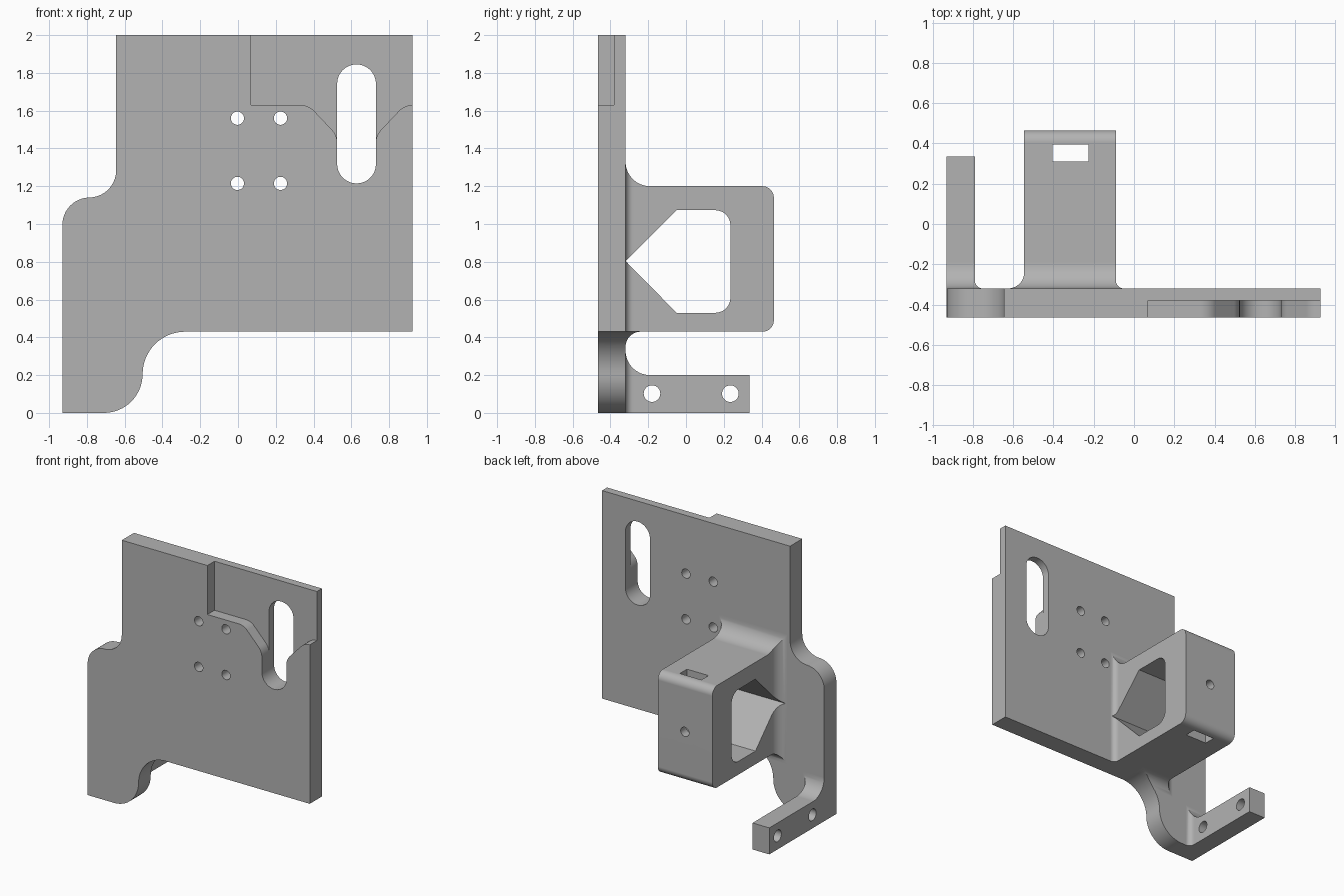
import bpy, bmesh, math
from mathutils import Vector

if "Cube" in bpy.data.objects:
    bpy.data.objects.remove(bpy.data.objects["Cube"], do_unlink=True)

FRONT, BACK = -0.465, -0.32          # plate faces
ROOT = BACK - 0.05                   # depth at which parts are embedded in the plate

grey = bpy.data.materials.new("plain grey")
grey.use_nodes = True
grey.diffuse_color = (0.45, 0.45, 0.45, 1)
grey.node_tree.nodes["Principled BSDF"].inputs["Base Color"].default_value = (0.45, 0.45, 0.45, 1)


def arc(cx, cz, r, start, end, steps=16):
    angles = [math.radians(start + (end - start) * i / steps) for i in range(steps + 1)]
    return [(cx + r * math.cos(a), cz + r * math.sin(a)) for a in angles]


def make(name, bm):
    bmesh.ops.recalc_face_normals(bm, faces=bm.faces)
    mesh = bpy.data.meshes.new(name)
    bm.to_mesh(mesh)
    bm.free()
    mesh.materials.append(grey)
    ob = bpy.data.objects.new(name, mesh)
    bpy.context.collection.objects.link(ob)
    return ob


def loft(name, rings):
    bm = bmesh.new()
    loops = [[bm.verts.new(p) for p in ring] for ring in rings]
    for a, b in zip(loops, loops[1:]):
        for i in range(len(a)):
            j = (i + 1) % len(a)
            bm.faces.new((a[i], a[j], b[j], b[i]))
    bm.faces.new(loops[0])
    bm.faces.new(loops[-1])
    return make(name, bm)


def prism(name, profile, axis, lo, hi):
    place = {"x": lambda p, d: Vector((d, p[0], p[1])),
             "y": lambda p, d: Vector((p[0], d, p[1])),
             "z": lambda p, d: Vector((p[0], p[1], d))}[axis]
    return loft(name, [[place(p, d) for p in profile] for d in (lo, hi)])


def rect(a0, a1, b0, b1):
    return [(a0, b0), (a1, b0), (a1, b1), (a0, b1)]


def combine(target, other, operation):
    mod = target.modifiers.new("combine", "BOOLEAN")
    mod.operation, mod.solver, mod.object = operation, "EXACT", other
    bpy.context.view_layer.update()
    result = bpy.data.meshes.new_from_object(
        target.evaluated_get(bpy.context.evaluated_depsgraph_get()))
    target.modifiers.clear()
    target.data = result
    bpy.data.objects.remove(other, do_unlink=True)


def flare(name, x0, x1, z0, z1, left, right, bottom, top):
    """Concave fillet that widens a block where it meets the plate."""
    big = max(left, right, bottom, top)

    def grow(r, d):
        return r - math.sqrt(max(0, r * r - (r - d) ** 2)) if d < r else 0
    depths = [big * (1 - math.cos(math.pi / 2 * i / 16)) for i in range(17)]
    rings = []
    for y, d in [(ROOT, 0)] + [(BACK + d, d) for d in depths]:
        outline = rect(x0 - grow(left, d), x1 + grow(right, d),
                       z0 - grow(bottom, d), z1 + grow(top, d))
        rings.append([(x, y, z) for x, z in outline])
    ob = loft(name, rings)
    combine(ob, prism("trim", outline_pts, "y", -1, 1), "INTERSECT")
    return ob


# Main plate with rounded steps
outline_pts = ([(-0.93, 0)] + arc(-0.71, 0.205, 0.205, -90, 0)
               + arc(-0.28, 0.205, 0.225, 180, 90)
               + [(0.925, 0.43), (0.925, 2), (-0.645, 2)]
               + arc(-0.79, 1.285, 0.145, 0, -90)
               + arc(-0.785, 0.995, 0.145, 90, 180))
body = prism("bracket_body", outline_pts, "y", FRONT, BACK)

# Shallow recess in the upper front corner
recess = ([(0.07, 2.1), (0.07, 1.63)] + arc(0.33, 1.53, 0.1, 90, 45, 8)
          + arc(0.425, 1.43, 0.1, 45, 0, 8) + arc(0.83, 1.43, 0.1, 180, 135, 8)
          + arc(0.925, 1.53, 0.1, 135, 90, 8) + [(1, 1.63), (1, 2.1)])
combine(body, prism("recess_cutter", recess, "y", -0.6, -0.38), "DIFFERENCE")

# Long slot and screw holes through the plate
slot = arc(0.6275, 1.7425, 0.1025, 0, 180, 24) + arc(0.6275, 1.3175, 0.1025, 180, 360, 24)
combine(body, prism("slot_cutter", slot, "y", -0.6, -0.2), "DIFFERENCE")
for x in (-0.003, 0.225):
    for z in (1.215, 1.56):
        hole = arc(x, z, 0.035, 0, 360, 32)[:-1]
        combine(body, prism("screw_cutter", hole, "y", -0.6, -0.2), "DIFFERENCE")

# Holder block with rounded back edges
block = ([(ROOT, 0.43)] + arc(0.405, 0.49, 0.06, -90, 0)
         + arc(0.405, 1.14, 0.06, 0, 90) + [(ROOT, 1.2)])
combine(body, prism("holder_block", block, "x", -0.545, -0.09), "UNION")
combine(body, flare("holder_flare", -0.545, -0.09, 0.43, 1.2, 0.08, 0.04, 0.08, 0.13), "UNION")

# Pointed opening through the holder
opening = ([(-0.319, 0.803), (-0.05, 0.53)] + arc(0.155, 0.61, 0.08, -90, 0)
           + arc(0.155, 0.993, 0.08, 0, 90) + [(-0.05, 1.073)])
combine(body, prism("opening_cutter", opening, "x", -0.8, 0.2), "DIFFERENCE")

# Nut slot and clamp screw hole in the back wall of the holder
combine(body, prism("nut_cutter", rect(-0.405, -0.225, 0.31, 0.395), "z", 0.3, 1.4), "DIFFERENCE")
clamp = arc(-0.316, 0.81, 0.035, 0, 360, 32)[:-1]
combine(body, prism("clamp_cutter", clamp, "y", 0.1, 0.6), "DIFFERENCE")

# Lower arm with two cross holes
combine(body, prism("lower_arm", rect(-0.93, -0.79, 0, 0.2), "y", ROOT, 0.335), "UNION")
combine(body, flare("arm_flare", -0.93, -0.79, 0, 0.2, 0, 0.04, 0, 0.13), "UNION")
for y in (-0.18, 0.235):
    hole = arc(y, 0.102, 0.044, 0, 360, 32)[:-1]
    combine(body, prism("arm_cutter", hole, "x", -1.1, -0.6), "DIFFERENCE")

# Smooth curved faces, keep edges sharp
bpy.ops.object.select_all(action="DESELECT")
body.select_set(True)
bpy.context.view_layer.objects.active = body
bpy.ops.object.shade_smooth_by_angle(angle=math.radians(25))
weighted = body.modifiers.new("clean_normals", "WEIGHTED_NORMAL")
weighted.keep_sharp = True
